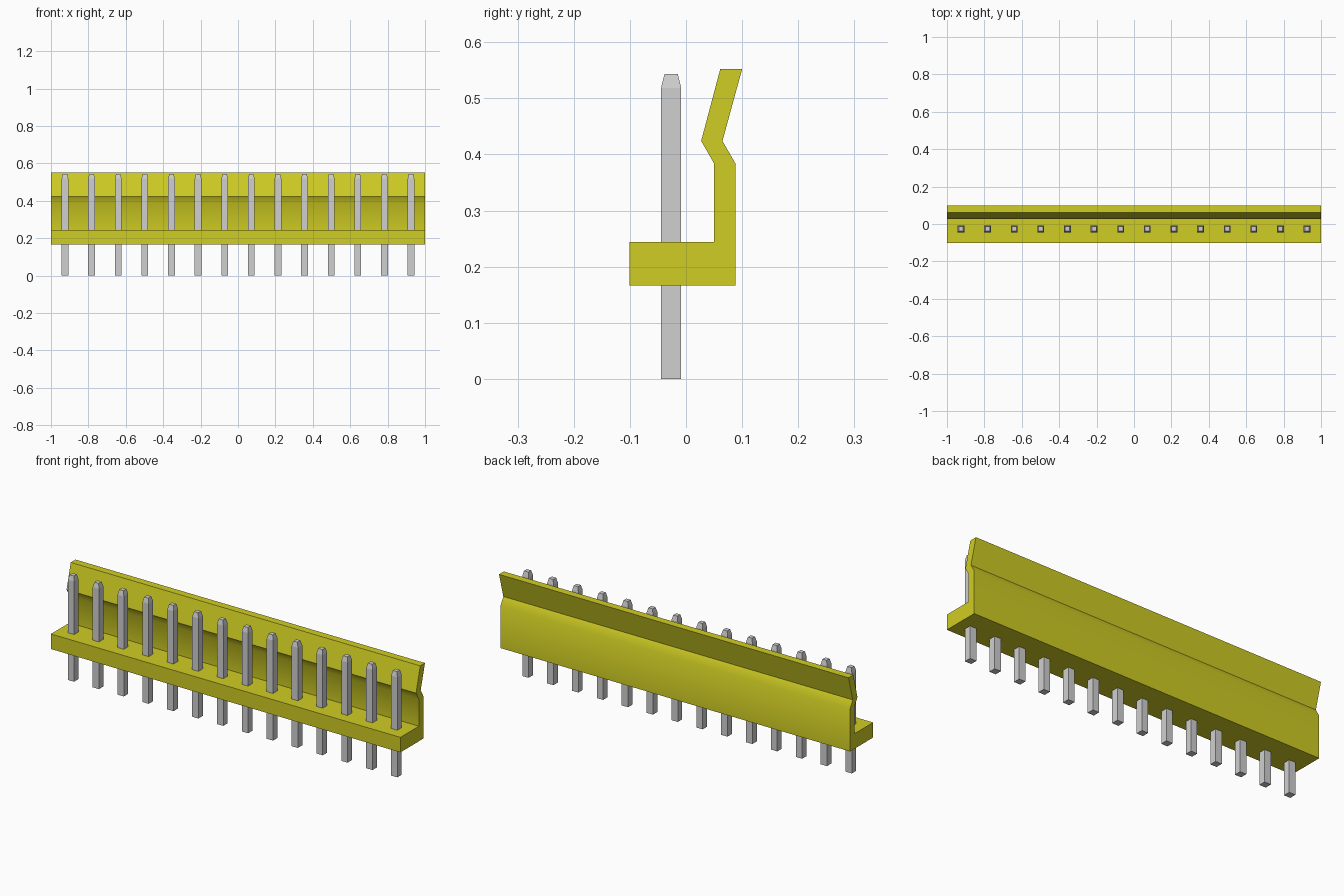
import bpy
import bmesh
import math

cube = bpy.data.objects.get("Cube")
if cube:
    bpy.data.objects.remove(cube, do_unlink=True)


def material(name, rgb):
    mat = bpy.data.materials.new(name)
    mat.use_nodes = True
    mat.diffuse_color = (*rgb, 1)
    mat.node_tree.nodes["Principled BSDF"].inputs["Base Color"].default_value = (*rgb, 1)
    return mat


def finish(bm, name, mat):
    bmesh.ops.recalc_face_normals(bm, faces=bm.faces[:])
    mesh = bpy.data.meshes.new(name)
    bm.to_mesh(mesh)
    bm.free()
    mesh.materials.append(mat)
    obj = bpy.data.objects.new(name, mesh)
    bpy.context.collection.objects.link(obj)
    return obj


yellow = material("yellow plastic", (0.63, 0.61, 0.017))
silver = material("silver metal", (0.63, 0.63, 0.63))

# Housing: base strip and bent locking wall, one profile swept along x
profile = [(-0.101, 0.166), (0.088, 0.166), (0.088, 0.384), (0.065, 0.424),
           (0.1, 0.552), (0.061, 0.552), (0.027, 0.424), (0.05, 0.384),
           (0.05, 0.244), (-0.101, 0.244)]
bm = bmesh.new()
end = bm.faces.new([bm.verts.new((-1, y, z)) for y, z in profile])
swept = bmesh.ops.extrude_face_region(bm, geom=[end], use_keep_orig=True)["geom"]
bmesh.ops.translate(bm, vec=(2, 0, 0),
                    verts=[g for g in swept if isinstance(g, bmesh.types.BMVert)])
housing = finish(bm, "housing", yellow)
bpy.context.view_layer.objects.active = housing
housing.select_set(True)
bpy.ops.object.shade_smooth_by_angle(angle=math.radians(35))
housing.select_set(False)

# Pins: square posts with a tapered tip
PIN_COUNT = 14
PITCH = 0.1423
PIN_Y = -0.0265


def make_pin(index):
    bm = bmesh.new()
    rings = []
    for half, z in ((0.018, 0), (0.018, 0.518), (0.012, 0.543)):
        rings.append([bm.verts.new((sx * half, sy * half, z))
                      for sx, sy in ((-1, -1), (1, -1), (1, 1), (-1, 1))])
    for low, high in zip(rings, rings[1:]):
        for i in range(4):
            j = (i + 1) % 4
            bm.faces.new((low[i], low[j], high[j], high[i]))
    bm.faces.new(rings[0])
    bm.faces.new(rings[-1])
    pin = finish(bm, f"pin_{index + 1}", silver)
    pin.location = ((index - (PIN_COUNT - 1) / 2) * PITCH, PIN_Y, 0)


for n in range(PIN_COUNT):
    make_pin(n)
